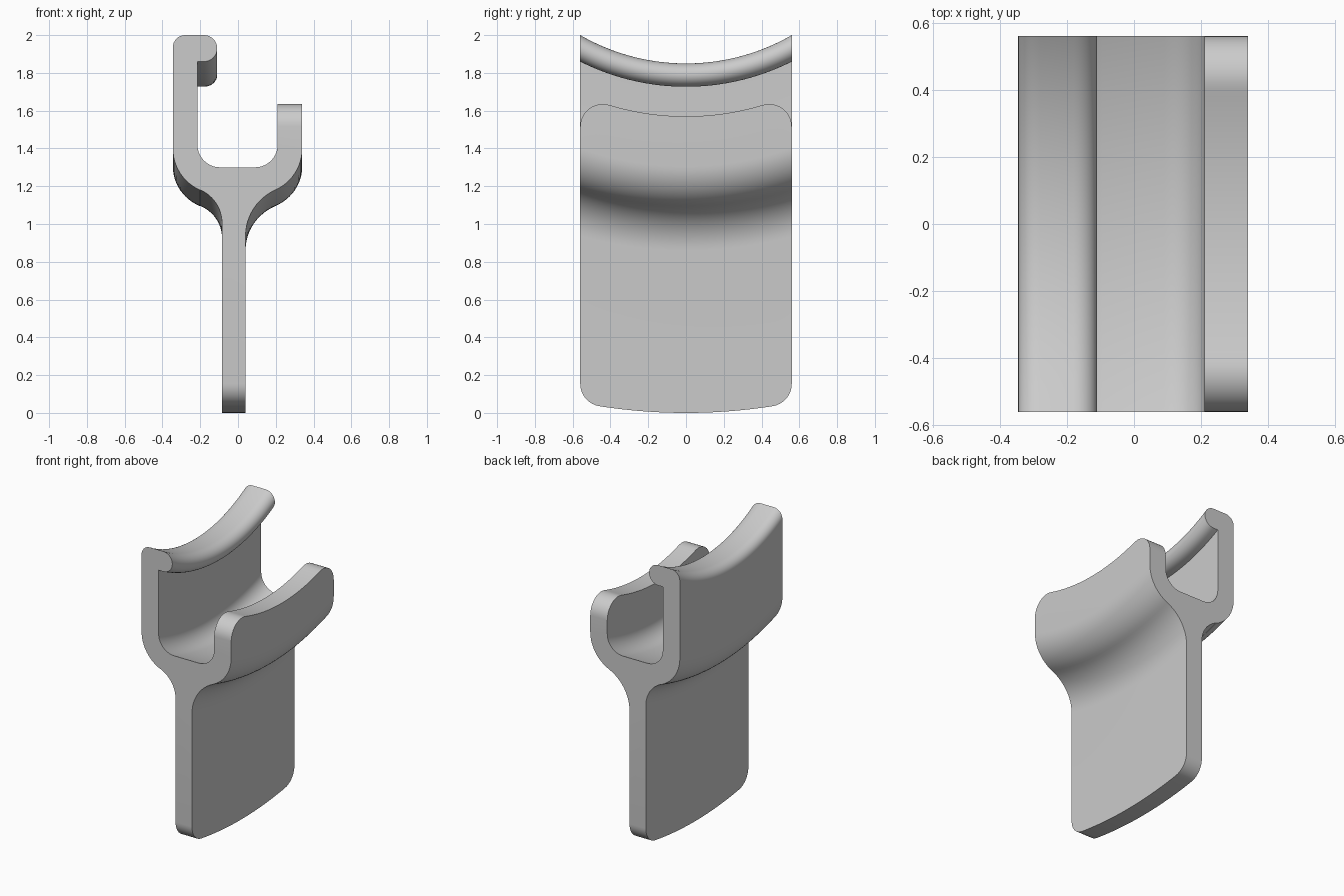
import bpy, bmesh
from math import sin, cos, radians, sqrt, atan2, degrees

if "Cube" in bpy.data.objects:
    bpy.data.objects.remove(bpy.data.objects["Cube"])

AXIS_Z = 2.97      # height of the sweep axis (parallel to x)
HALF = 0.56        # half length along y
FIL = 0.12         # corner rounding of prong and plate
R_PRONG, R_PLATE = 1.40, 2.97


def arc(cx, cz, r, a0, a1, n=10):
    return [(cx + r * cos(radians(a0 + (a1 - a0) * i / n)),
             cz + r * sin(radians(a0 + (a1 - a0) * i / n))) for i in range(n + 1)]


def edge_z(y, radius, side):
    """Height of a swept edge with filleted ends; side=1 prong top, -1 plate bottom."""
    y = abs(y)
    cy, dist = HALF - FIL, radius + side * FIL
    if y <= cy * radius / dist:
        return AXIS_Z - sqrt(radius ** 2 - y * y)
    cz = AXIS_Z - sqrt(dist ** 2 - cy ** 2)
    return cz + side * sqrt(max(0, FIL ** 2 - (y - cy) ** 2))


# Cross-section at the end face, as (x, z)
s = degrees(atan2(0.917, 0.4))
profile = [(-0.085, 0.15)]
profile += arc(-0.276, 1.006, 0.191, 0, s, 12)              # plate to left wall
profile += arc(-0.105, 1.40, 0.24, 180 + s, 180, 12)
profile += arc(-0.28, 1.935, 0.065, 180, 90, 8)             # hook
profile += arc(-0.18, 1.93, 0.07, 90, -90, 16)
profile += [(-0.215, 1.86)]
profile += arc(-0.095, 1.42, 0.12, 180, 270)                # channel
profile += arc(0.09, 1.42, 0.12, 270, 360)
prong = {len(profile), len(profile) + 1}
profile += [(0.21, 1.53), (0.34, 1.53)]                     # short prong
profile += arc(0.10, 1.40, 0.24, 0, s - 2 * s, 12)
profile += arc(0.307, 0.937, 0.267, 180 - s, 180, 12)       # right wall to plate
plate = {0, len(profile)}
profile += [(0.04, 0.15)]

# Slices along y, closer together on the rounded ends
ends = [HALF - FIL + FIL * sin(radians(a)) for a in range(-18, 91, 9)]
mid = [-0.38 + 0.76 * i / 32 for i in range(33)]
ys = [-y for y in reversed(ends)] + mid + ends

bm = bmesh.new()
rings = []
for y in ys:
    ring = []
    for i, (x, ze) in enumerate(profile):
        if i in prong:
            z = edge_z(y, R_PRONG, 1)
        elif i in plate:
            z = edge_z(y, R_PLATE, -1)
        else:
            z = AXIS_Z - sqrt((AXIS_Z - ze) ** 2 + HALF ** 2 - y * y)
        ring.append(bm.verts.new((x, y, z)))
    rings.append(ring)
n = len(profile)
for a, b in zip(rings, rings[1:]):
    for i in range(n):
        j = (i + 1) % n
        bm.faces.new((a[i], a[j], b[j], b[i]))
bm.faces.new(rings[0])
bm.faces.new(rings[-1])
bmesh.ops.remove_doubles(bm, verts=bm.verts, dist=0.0005)
bmesh.ops.recalc_face_normals(bm, faces=bm.faces)

mesh = bpy.data.meshes.new("curved_hook_clip")
bm.to_mesh(mesh)
bm.free()
clip = bpy.data.objects.new("curved_hook_clip", mesh)
bpy.context.collection.objects.link(clip)
bpy.context.view_layer.objects.active = clip
clip.select_set(True)
bpy.ops.object.shade_smooth_by_angle(angle=radians(30))
